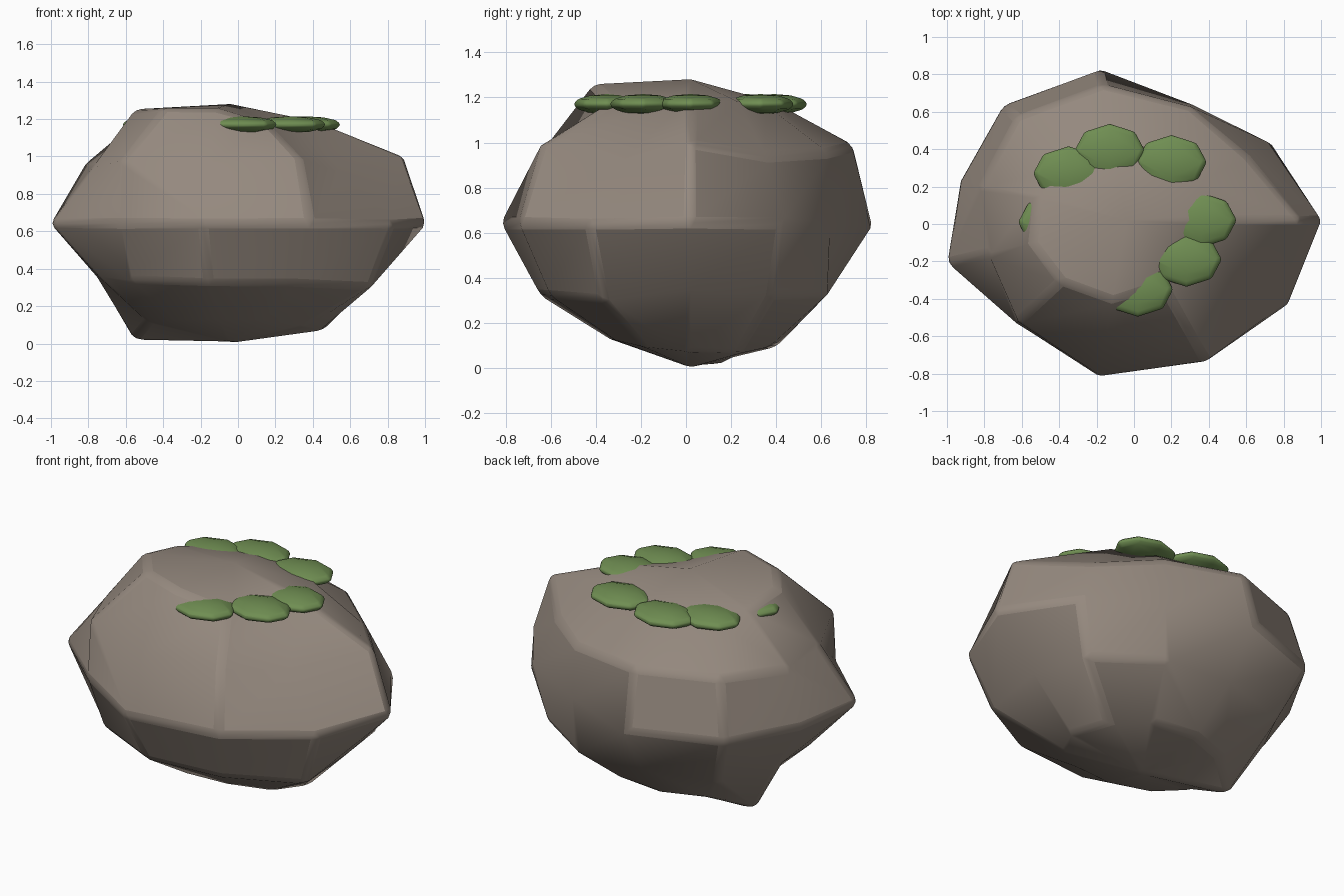
import bpy, bmesh, math
from mathutils import Vector

if "Cube" in bpy.data.objects:
    bpy.data.objects.remove(bpy.data.objects["Cube"])


def material(name, rgb):
    m = bpy.data.materials.new(name)
    m.diffuse_color = (*rgb, 1)
    m.use_nodes = True
    m.node_tree.nodes["Principled BSDF"].inputs["Base Color"].default_value = m.diffuse_color
    return m


def finish(bm, name, mat, bevel, limit, smooth):
    bmesh.ops.recalc_face_normals(bm, faces=bm.faces)
    me = bpy.data.meshes.new(name)
    bm.to_mesh(me)
    bm.free()
    ob = bpy.data.objects.new(name, me)
    bpy.context.collection.objects.link(ob)
    me.materials.append(mat)
    b = ob.modifiers.new("worn_edges", 'BEVEL')
    b.width = bevel
    b.segments = 2
    b.limit_method = 'ANGLE'
    b.angle_limit = math.radians(limit)
    bpy.ops.object.select_all(action='DESELECT')
    ob.select_set(True)
    bpy.context.view_layer.objects.active = ob
    bpy.ops.object.shade_smooth_by_angle(angle=math.radians(smooth))
    return ob


stone = material("warm grey stone", (0.30, 0.25, 0.21))
green = material("moss green", (0.16, 0.27, 0.085))

# Boulder: 11-sided squashed sphere, each vertex pushed in or out along its radius
CENTRE = Vector((-0.04, 0.02, 0.642))
SIZE = Vector((1.0, 0.81, 0.665))
N = 11
push = {
    -60: [0.99, 1.0, 0.95, 0.95, 0.95, 1.09, 0.92, 0.90, 0.89, 0.90, 0.95],
    -30: [0.89, 0.96, 0.95, 0.89, 0.95, 0.86, 0.85, 0.92, 0.96, 0.97, 1.03],
    0: [1.05, 0.93, 0.84, 1.01, 1.01, 0.93, 1.01, 0.90, 1.05, 1.03, 1.035],
    30: [1.08, 0.89, 0.95, 1.04, 1.04, 0.94, 0.89, 1.02, 0.95, 1.04, 0.81],
    60: [0.94, 0.94, 0.91, 0.93, 0.94, 0.99, 1.06, 1.07, 1.07, 0.92, 0.89],
}
bm = bmesh.new()


def point(lat, i, f):
    a, p = math.tau * i / N, math.radians(lat)
    d = Vector((math.cos(a) * math.cos(p), math.sin(a) * math.cos(p), math.sin(p)))
    return bm.verts.new(CENTRE + d * SIZE * f)


rings = [[point(lat, i, f) for i, f in enumerate(fs)] for lat, fs in push.items()]
bottom, top = point(-90, 0, 0.96), point(90, 0, 0.96)
for i in range(N):
    j = (i + 1) % N
    for lo, hi in zip(rings, rings[1:]):
        bm.faces.new((lo[i], lo[j], hi[j], hi[i]))
    bm.faces.new((bottom, rings[0][j], rings[0][i]))
    bm.faces.new((top, rings[-1][i], rings[-1][j]))
finish(bm, "boulder", stone, 0.03, 30, 30)

# Moss: broken ring of flattened clumps, partly sunk into the crown
clumps = [(0.36, 0.02), (0.20, 0.33), (-0.13, 0.39), (-0.35, 0.27),
          (-0.43, 0.01), (-0.29, -0.20), (0.02, -0.35), (0.28, -0.19)]
for k, (x, y) in enumerate(clumps):
    bm = bmesh.new()
    bmesh.ops.create_uvsphere(bm, u_segments=8, v_segments=6, radius=1)
    for v in bm.verts:
        v.co = Vector((x, y, 1.17)) + v.co * Vector((0.195, 0.15, 0.045))
    finish(bm, f"moss_clump_{k + 1}", green, 0.012, 30, 50)
